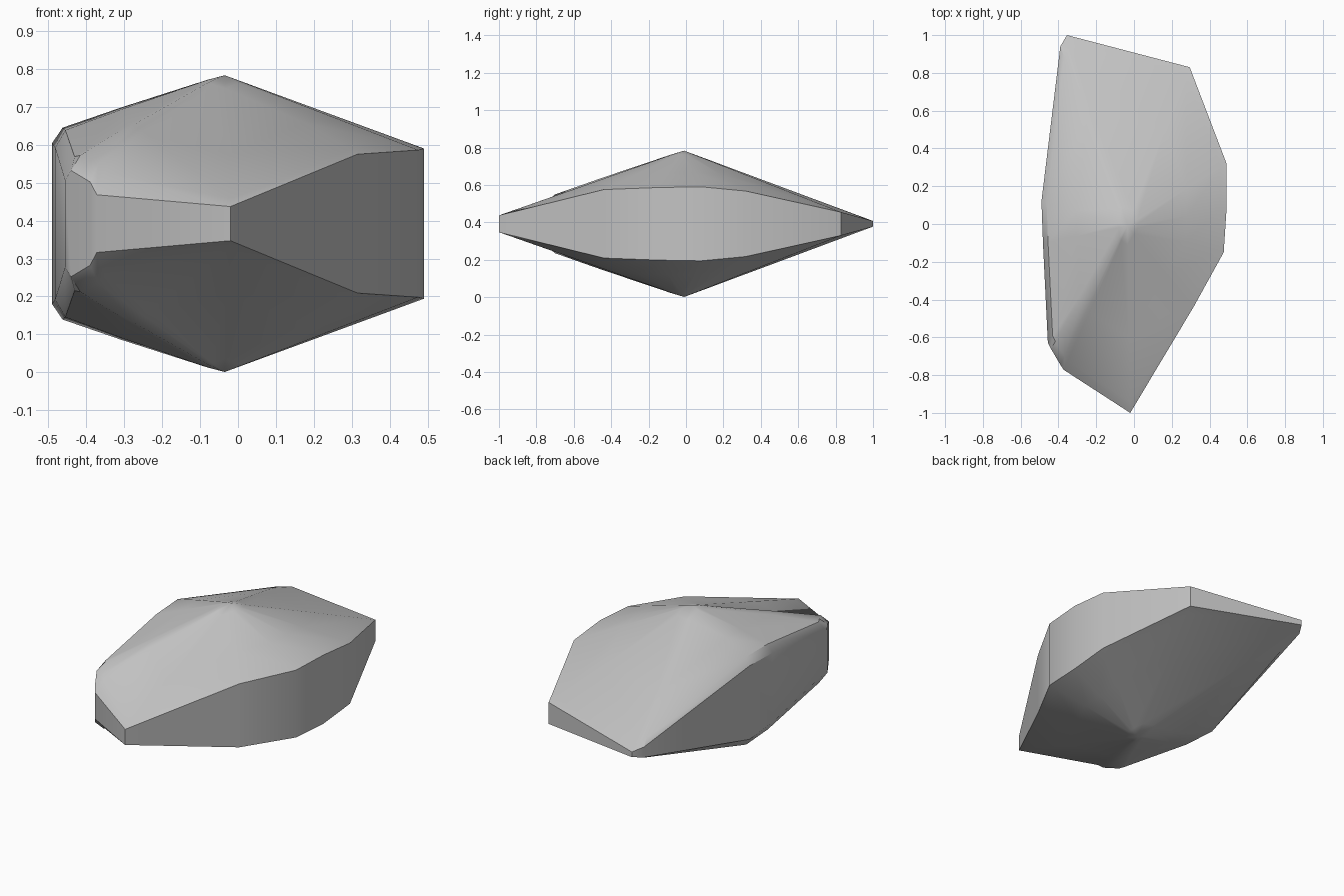
import bpy, bmesh, math

if "Cube" in bpy.data.objects:
    bpy.data.objects.remove(bpy.data.objects["Cube"])

MID, HALF = 0.392, 0.391
APEX = (-0.035, -0.01)

# Girdle outline, counter-clockwise: x, y, half height of the side wall, bulge of the slope
RIM = [
    (-0.02, -1.0, 0.045, 0), (0.315, -0.44, 0.183, 0), (0.475, -0.15, 0.194, 0),
    (0.49, 0.08, 0.198, 0), (0.49, 0.32, 0.175, 0), (0.295, 0.83, 0.062, 0),
    (-0.355, 1.0, 0.015, 0), (-0.39, 0.94, 0.03, 0.005), (-0.49, 0.12, 0.212, 0.03),
    (-0.482, -0.1, 0.2, 0.035), (-0.456, -0.63, 0.115, 0.045), (-0.44, -0.66, 0.14, 0.025),
    (-0.39, -0.745, 0.11, 0.03), (-0.372, -0.772, 0.076, 0.04),
]
# Rings between apex and girdle: distance out, share of the bulge
RINGS = [(0.1, 0.2), (0.6, 0.75), (0.94, 1.0), (1.0, 0.0)]

bm = bmesh.new()


def bridge(a, b):
    """Join two closed loops of equal length with quads."""
    n = len(a)
    for i in range(n):
        j = (i + 1) % n
        bm.faces.new((a[i], a[j], b[j], b[i]))


def crown(side):
    """Build the upper (+1) or lower (-1) slope and return its rim loop."""
    tip = bm.verts.new((*APEX, MID + side * HALF))
    loops = []
    for t, share in RINGS:
        loops.append([
            bm.verts.new((APEX[0] + (x - APEX[0]) * t,
                          APEX[1] + (y - APEX[1]) * t,
                          MID + side * (HALF + (h - HALF) * t + bulge * share)))
            for x, y, h, bulge in RIM])
    first = loops[0]
    for i in range(len(first)):
        bm.faces.new((tip, first[i], first[(i + 1) % len(first)]))
    for inner, outer in zip(loops, loops[1:]):
        bridge(inner, outer)
    return loops[-1]


# Two slopes joined by the upright side wall
bridge(crown(1), crown(-1))
bmesh.ops.recalc_face_normals(bm, faces=bm.faces)

mesh = bpy.data.meshes.new("stone")
bm.to_mesh(mesh)
bm.free()
stone = bpy.data.objects.new("stone", mesh)
bpy.context.collection.objects.link(stone)

# Plain grey stone
grey = bpy.data.materials.new("stone grey")
grey.use_nodes = True
colour = (0.55, 0.55, 0.55, 1)
grey.diffuse_color = colour
grey.node_tree.nodes["Principled BSDF"].inputs["Base Color"].default_value = colour
mesh.materials.append(grey)

# Smooth slopes, crisp girdle
bpy.context.view_layer.objects.active = stone
stone.select_set(True)
bpy.ops.object.shade_smooth_by_angle(angle=math.radians(30))
